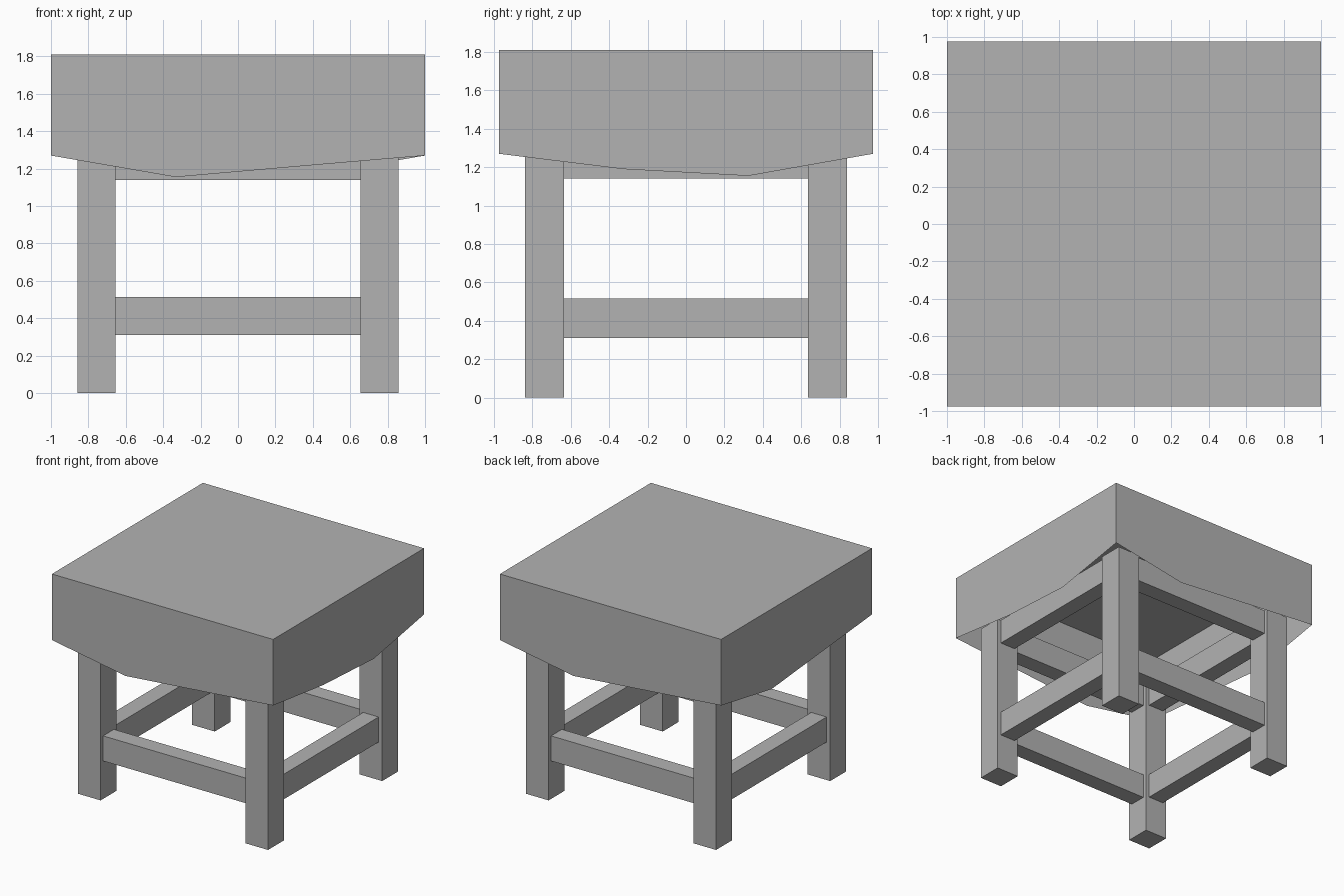
import bpy
import bmesh

cube = bpy.data.objects.get("Cube")
if cube:
    bpy.data.objects.remove(cube, do_unlink=True)

grey = bpy.data.materials.new("plain_grey")
grey.use_nodes = True
colour = (0.45, 0.45, 0.45, 1)
grey.diffuse_color = colour
grey.node_tree.nodes["Principled BSDF"].inputs["Base Color"].default_value = colour

HALF_X, HALF_Y, TOP = 1.0, 0.975, 1.81
RAIL_TOP = 1.345


def finish(name, bm):
    mesh = bpy.data.meshes.new(name)
    bm.to_mesh(mesh)
    bm.free()
    mesh.materials.append(grey)
    obj = bpy.data.objects.new(name, mesh)
    bpy.context.collection.objects.link(obj)


def box(name, low, high):
    bm = bmesh.new()
    bmesh.ops.create_cube(bm, size=1)
    for v in bm.verts:
        v.co = [lo + (c + 0.5) * (hi - lo) for c, lo, hi in zip(v.co, low, high)]
    finish(name, bm)


# Open-bottomed cover: a flat top with four hanging sides
bm = bmesh.new()
corners = [(-HALF_X, -HALF_Y), (HALF_X, -HALF_Y), (HALF_X, HALF_Y), (-HALF_X, HALF_Y)]
bm.faces.new([bm.verts.new((x, y, TOP)) for x, y in corners])
# Hem heights along each side, at thirds, in order round the cover
hems = {
    "front": (1.27, 1.155, 1.213, 1.27),
    "left": (1.27, 1.19, 1.155, 1.27),
    "back": (1.27, 1.155, 1.213, 1.27),
    "right": (1.27, 1.155, 1.213, 1.27),
}
for i, hem in enumerate(hems.values()):
    (x0, y0), (x1, y1) = corners[i], corners[(i + 1) % 4]
    points = [(x0 + (x1 - x0) * k / 3, y0 + (y1 - y0) * k / 3) for k in range(4)]
    lower = [bm.verts.new((x, y, z)) for (x, y), z in zip(points, hem)]
    upper = [bm.verts.new((x, y, TOP)) for x, y in points]
    for k in range(3):
        bm.faces.new((lower[k], lower[k + 1], upper[k + 1], upper[k]))
bmesh.ops.remove_doubles(bm, verts=bm.verts, dist=0.0001)
finish("cloth_cover", bm)

# Four square legs
for sx, side in ((-1, "right"), (1, "left")):
    for sy, end in ((-1, "front"), (1, "back")):
        x, y = sx * 0.757, sy * 0.737
        box(f"{end}_{side}_leg", (x - 0.102, y - 0.102, 0), (x + 0.102, y + 0.102, RAIL_TOP))

# Lower and upper rails between the legs
for level, z0, z1 in (("lower", 0.31, 0.515), ("upper", 1.14, RAIL_TOP)):
    for s, end, side in ((-1, "front", "right"), (1, "back", "left")):
        y, x = s * 0.737, s * 0.757
        box(f"{level}_{end}_rail", (-0.655, y - 0.07, z0), (0.655, y + 0.07, z1))
        box(f"{level}_{side}_rail", (x - 0.07, -0.635, z0), (x + 0.07, 0.635, z1))
